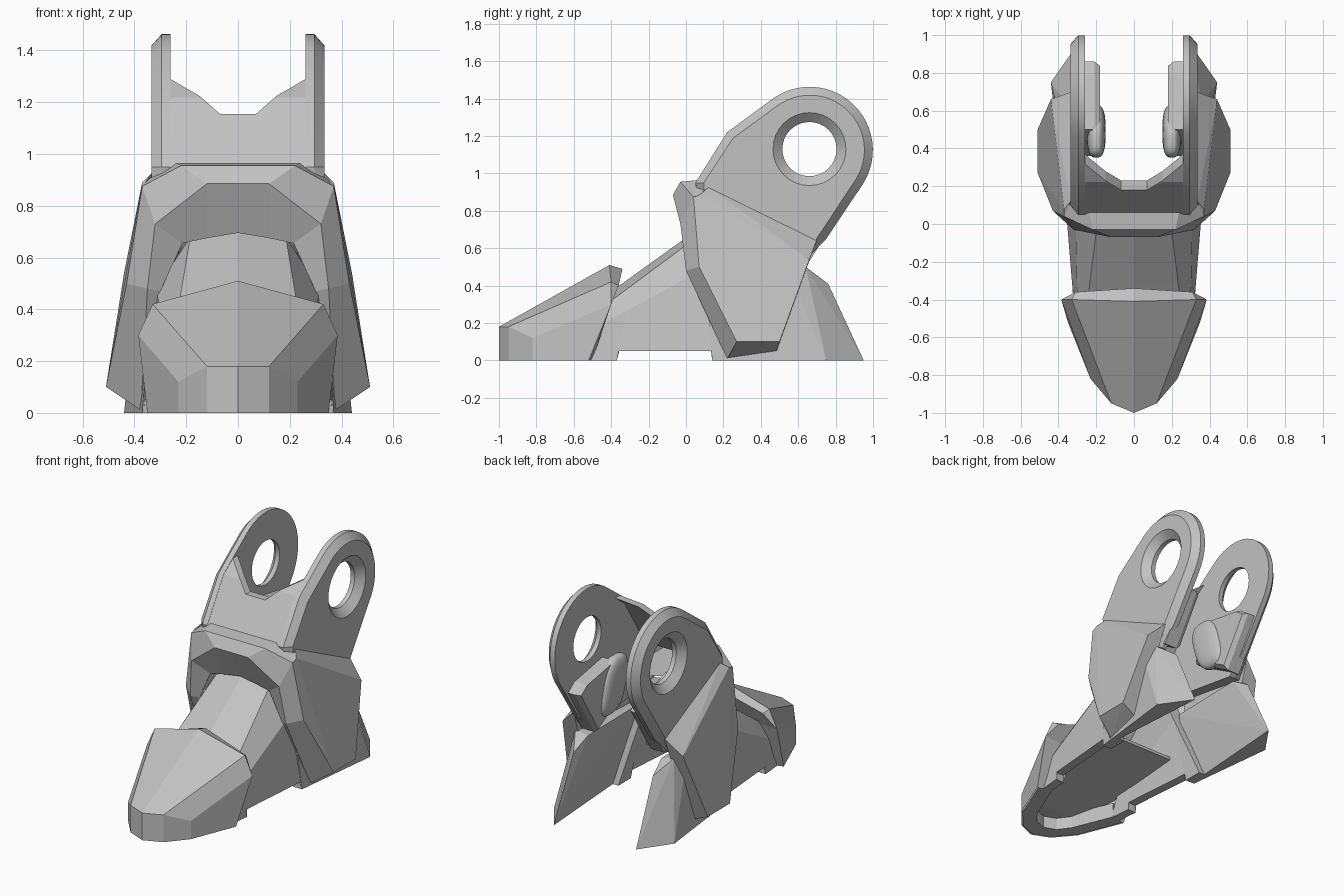
import bpy, bmesh, math
from mathutils import Vector

cube = bpy.data.objects.get("Cube")
if cube:
    bpy.data.objects.remove(cube)

grey = bpy.data.materials.new("plain grey")
grey.use_nodes = True
grey.diffuse_color = (0.54, 0.54, 0.54, 1)
grey.node_tree.nodes["Principled BSDF"].inputs["Base Color"].default_value = grey.diffuse_color


def finish(bm, name, mirror=True, thickness=0):
    """Turn a bmesh into an object, mirrored across x and optionally thickened inward."""
    if mirror:
        seam = [f for f in bm.faces if all(abs(v.co.x) < .0005 for v in f.verts)]
        bmesh.ops.delete(bm, geom=seam, context="FACES_ONLY")
        geom = bmesh.ops.duplicate(bm, geom=bm.verts[:] + bm.edges[:] + bm.faces[:])["geom"]
        for v in geom:
            if isinstance(v, bmesh.types.BMVert):
                v.co.x = -v.co.x
    bmesh.ops.remove_doubles(bm, verts=bm.verts, dist=0.0005)
    bmesh.ops.recalc_face_normals(bm, faces=bm.faces)
    mesh = bpy.data.meshes.new(name)
    bm.to_mesh(mesh)
    bm.free()
    ob = bpy.data.objects.new(name, mesh)
    bpy.context.collection.objects.link(ob)
    mesh.materials.append(grey)
    if thickness:
        mod = ob.modifiers.new("thickness", "SOLIDIFY")
        mod.thickness = thickness
        mod.offset = -1
    return ob


def faces_mesh(verts, faces):
    bm = bmesh.new()
    vs = [bm.verts.new(v) for v in verts]
    for f in faces:
        bm.faces.new([vs[i] for i in f])
    return bm


def loft(rows, closed=False, caps=False):
    """Skin equal-length rows of points."""
    bm = bmesh.new()
    rings = [[bm.verts.new(p) for p in row] for row in rows]
    n = len(rows[0])
    for a, b in zip(rings, rings[1:]):
        for i in range(n if closed else n - 1):
            j = (i + 1) % n
            bm.faces.new((a[i], a[j], b[j], b[i]))
    if caps:
        bm.faces.new(rings[0])
        bm.faces.new(rings[-1])
    return bm


def hull(points):
    bm = bmesh.new()
    for p in points:
        bm.verts.new(p)
    res = bmesh.ops.convex_hull(bm, input=bm.verts)
    loose = [v for v in res["geom_interior"] if isinstance(v, bmesh.types.BMVert)]
    bmesh.ops.delete(bm, geom=loose, context="VERTS")
    bmesh.ops.dissolve_limit(bm, angle_limit=0.03, verts=bm.verts, edges=bm.edges)
    return bm


# Toe cap: faceted shell with a sloped rear lip that closes onto the instep
toe = [(0, -1, .18), (.12, -.95, .18), (.23, -.82, .12), (.385, -.4, .3), (.33, -.4, .42),
       (0, -.41, .51), (0, -1, 0), (.12, -.95, 0), (.23, -.82, 0), (.35, -.52, 0),
       (0, -.34, .49), (.31, -.36, .4), (0, -.4, .36), (.25, -.41, .3), (.28, -.5, 0)]
finish(faces_mesh(toe, [(0, 1, 4, 5), (1, 2, 3, 4), (0, 6, 7, 1), (1, 7, 8, 2),
                        (2, 8, 9, 3), (5, 4, 11, 10), (4, 3, 11), (10, 11, 13, 12),
                        (3, 13, 11), (3, 9, 14, 13)]), "toe_cap")

# Toe rim: thick band around the bottom of the toe
rows = []
for (x, y), (u, v) in (((0, -.99), (0, -.88)), ((.11, -.945), (.08, -.85)),
                       ((.22, -.82), (.14, -.77)), ((.34, -.52), (.25, -.5))):
    rows.append([(x, y, 0), (x, y, .1), (u, v, .1), (u, v, 0)])
finish(loft(rows, closed=True, caps=True), "toe_rim")

# Instep: arched shell with a notch along its lower edge
front = [Vector(p) for p in ((0, -.44, .34), (.25, -.44, .29), (.3, -.44, .2))]
back = [Vector(p) for p in ((0, .04, .685), (.19, .04, .645), (.31, .04, .46))]
rows = []
for y, z in ((-.52, 0), (-.37, 0), (-.37, .05), (.14, .05), (.14, 0), (.27, 0)):
    t = min((y + .52) / .56, 1.1)
    outer = [a.lerp(b, t) for a, b in zip(front, back)] + [Vector((.31 + .05 * t, y, z))]
    inner = [Vector((max(p.x - .06, 0), p.y, max(p.z - .05, z))) for p in outer]
    rows.append(outer + inner[::-1])
finish(loft(rows, closed=True, caps=True), "instep")

# Underside: recessed plate that closes the hollow of the foot
finish(hull([(x * s, y, z + d) for s in (1, -1) for d in (0, .02)
             for x, y, z in ((.08, -.88, .08), (.19, -.78, .08), (.28, -.4, .13), (.3, .02, .19))]),
       "underside_plate", mirror=False)

# Collar: arch around the ankle opening
finish(loft([
    [(0, .02, .695), (.12, .02, .675), (.215, .02, .655), (.3, .03, .47), (.35, .21, .02)],
    [(0, -.07, .885), (.12, -.07, .885), (.32, -.03, .73), (.35, 0, .48), (.375, .22, .01)],
    [(0, -.03, .955), (.22, -.03, .955), (.37, .04, .875), (.43, .07, .5), (.51, .27, .1)],
    [(0, .07, .965), (.24, .07, .965), (.35, .11, .9), (.4, .25, .5), (.44, .35, .12)],
]), "ankle_collar", thickness=.02)

# Side guards: leaning slabs with a ledge towards the yoke
finish(hull([(.51, .27, .1), (.51, .5, .1), (.44, .66, .54), (.37, .08, .89), (.37, .04, .87),
             (.43, .07, .5), (.37, .22, .01), (.37, .48, .035), (.33, .7, .645),
             (.335, .12, .925), (.33, .1, .5)]), "side_guards")

# Heel spurs: wedges running back from the instep
finish(hull([(.37, .14, 0), (.355, .14, 0), (.44, .75, 0), (.3, .95, 0), (.29, .76, .41),
             (.36, .64, .5), (.4, .59, .38), (.27, .64, .48), (.28, .1, .48),
             (.33, .1, .48)]), "heel_spurs")


# Yoke: two rounded lugs with countersunk pin holes
def lug_outline(x, inset):
    pts = []
    for i in range(25):
        a = math.radians(128 - 160 * i / 24)
        r = .338 - inset
        pts.append((x, .661 + r * math.cos(a), 1.125 + r * math.sin(a)))
    o = inset
    return pts + [(x, .75 - o, .65 + o / 4), (x, .62, .52), (x, .12, .6),
                  (x, .05 + o, .95), (x, .22 + o * .7, 1.22 - o * .7)]


lug = finish(loft([lug_outline(.26, 0), lug_outline(.295, 0), lug_outline(.335, .045)],
                  closed=True, caps=True), "yoke_lugs", mirror=False)
rings = []
for x, r in ((.2, .145), (.29, .145), (.335, .195), (.4, .195)):
    rings.append([(x, .66 + r * math.cos(math.tau * i / 32), 1.13 + r * math.sin(math.tau * i / 32))
                  for i in range(32)])
cutter = finish(loft(rings, closed=True, caps=True), "pin_cutter", mirror=False)
cutter.hide_render = True
cut = lug.modifiers.new("pin hole", "BOOLEAN")
cut.object = cutter
cut.solver = "EXACT"
bpy.context.view_layer.objects.active = lug
bpy.ops.object.modifier_apply(modifier=cut.name)
bpy.data.objects.remove(cutter)
lug.modifiers.new("mirror", "MIRROR")
bpy.ops.object.select_all(action="DESELECT")
lug.select_set(True)
bpy.ops.object.shade_smooth_by_angle(angle=math.radians(25))


# Yoke front: sloped web between the lugs with a notched top
def slope(z):
    return .052 + (z - .95) * .63 if z < 1.22 else .222 + (z - 1.22) * 1.4


rows = []
for x, top in ((0, 1.155), (.07, 1.155), (.15, 1.225), (.262, 1.29)):
    zs = (.88, min(top, 1.219), top)
    rows.append([(x, slope(z), z) for z in zs] + [(x, slope(z) + .05, z) for z in reversed(zs)])
finish(loft(rows, closed=True), "yoke_web")

# Inner blocks: tilted bars with chamfered edges on the inside of the lugs
bar = [Vector(p) for p in ((.86, .85), (.79, .9), (.5, .95), (.36, .7), (.66, .53))]
middle = sum(bar, Vector((0, 0))) / len(bar)
rows = []
for x, size in ((.18, .9), (.21, 1), (.3, 1)):
    rows.append([(x, *middle.lerp(p, size)) for p in bar])
finish(loft(rows, closed=True, caps=True), "inner_bars")

# Inner pads: smooth rounded cushions on the bars
bm = bmesh.new()
bmesh.ops.create_uvsphere(bm, u_segments=24, v_segments=16, radius=1)
for v in bm.verts:
    x, y, z = (math.copysign(abs(c) ** .7, c) for c in v.co)
    v.co = (.2 + .05 * x, .49 + .12 * y - .05 * z, .78 + .18 * z)
pads = finish(bm, "inner_pads")
for p in pads.data.polygons:
    p.use_smooth = True
